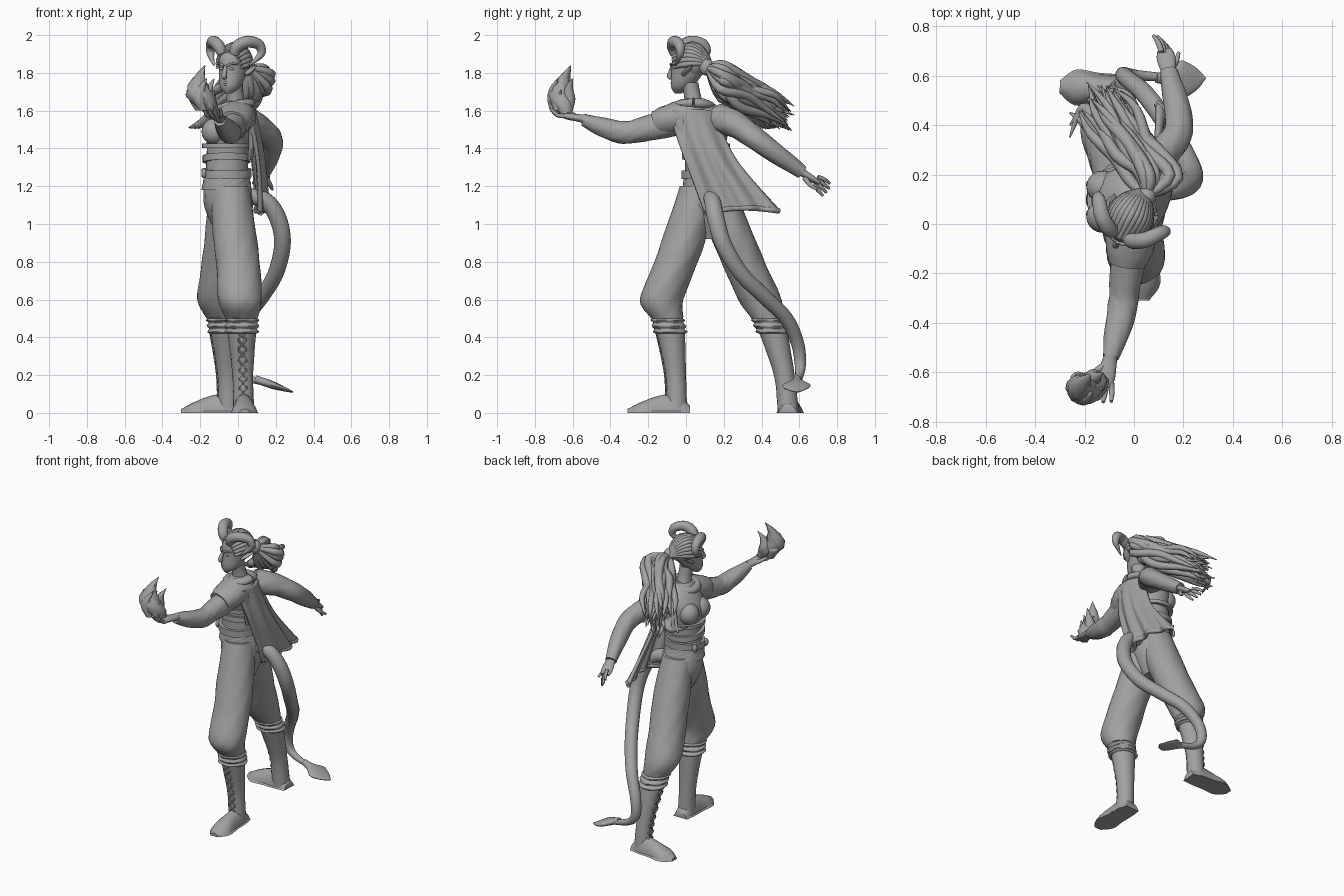
import bpy, bmesh, math, random
from mathutils import Vector, Matrix

random.seed(4)
if "Cube" in bpy.data.objects:
    bpy.data.objects.remove(bpy.data.objects["Cube"], do_unlink=True)

colour = (.36, .36, .36, 1)
grey = bpy.data.materials.new("stone_grey")
grey.use_nodes = True
grey.diffuse_color = colour
grey.node_tree.nodes["Principled BSDF"].inputs["Base Color"].default_value = colour

HEAD = Matrix.Translation((-.025, .01, 1.81)) @ Matrix.Rotation(-math.pi * .15, 4, "Z")


def finish(name, bm, place=None):
    """Store a bmesh as an object, smooth except at sharp edges."""
    if place:
        bmesh.ops.transform(bm, matrix=place, verts=bm.verts)
    bmesh.ops.recalc_face_normals(bm, faces=bm.faces)
    for face in bm.faces:
        face.smooth = True
    for edge in bm.edges:
        edge.smooth = edge.calc_face_angle(0) < math.radians(50)
    mesh = bpy.data.meshes.new(name)
    bm.to_mesh(mesh)
    bm.free()
    mesh.materials.append(grey)
    obj = bpy.data.objects.new(name, mesh)
    bpy.context.collection.objects.link(obj)
    return obj


def along(rows, t):
    """Smooth value at fraction t of an evenly spread list of points."""
    last = len(rows) - 1
    i = max(min(int(t * last), last - 1), 0)
    t = t * last - i
    near = [rows[min(max(j, 0), last)] for j in (i - 1, i, i + 1, i + 2)]
    return Vector([(2*b + t * (c - a + t * (2*a - 5*b + 4*c - d + t * (3*b - a - 3*c + d)))) / 2
                   for a, b, c, d in zip(*near)])


def size_at(sizes, t):
    return max(along([(s, s) for s in sizes], t).x, .001)


def loft(name, path, wide, deep=None, level=False, sides=16, rings=20,
         ripple=0, lobes=5, floor=None, place=None):
    """Skin of elliptic rings; widths and depths are spread evenly along the path."""
    pts = [along(path, i / rings) for i in range(rings + 1)]
    bm = bmesh.new()
    loops, u = [], None
    for i, centre in enumerate(pts):
        if level:
            u, v = Vector((1, 0, 0)), Vector((0, 1, 0))
        else:
            tan = (pts[min(i + 1, rings)] - pts[max(i - 1, 0)]).normalized()
            if u is None:
                u = tan.cross((0, 0, 1) if abs(tan.z) < .9 else (0, 1, 0))
            u = (u - tan * u.dot(tan)).normalized()
            v = tan.cross(u)
        w, d = size_at(wide, i / rings), size_at(deep or wide, i / rings)
        loop = []
        for k in range(sides):
            a = math.tau * k / sides
            fold = 1 + ripple * math.sin(lobes * a + .7 * i) * math.cos(i / 2 + 2 * a)
            co = centre + (u * w * math.cos(a) + v * d * math.sin(a)) * fold
            if floor is not None:
                co.z = max(co.z, floor)
            loop.append(bm.verts.new(co))
        loops.append(loop)
    for lo, hi in zip(loops, loops[1:]):
        for k in range(sides):
            bm.faces.new((lo[k], lo[k - 1], hi[k - 1], hi[k]))
    bm.faces.new(loops[0])
    bm.faces.new(loops[-1])
    return finish(name, bm, place)


def blob(name, centre, size, place=Matrix()):
    bm = bmesh.new()
    bmesh.ops.create_uvsphere(bm, u_segments=20, v_segments=12, radius=1)
    return finish(name, bm, place @ Matrix.Translation(centre) @ Matrix.Diagonal((*size, 1)))


def band(name, height, rx, ry, tall, tilt):
    """Flat strap around the waist."""
    bm = bmesh.new()
    count, thick = 36, .012
    quads = []
    for k in range(count):
        c, s = math.cos(math.tau * k / count), math.sin(math.tau * k / count)
        quads.append([bm.verts.new(((rx + dr) * c - .06, (ry + dr) * s + .1, height + dz + tilt * s))
                      for dr, dz in ((-thick, -tall), (thick, -tall), (thick, tall), (-thick, tall))])
    for k in range(count):
        for j in range(4):
            bm.faces.new((quads[k - 1][j - 1], quads[k - 1][j], quads[k][j], quads[k][j - 1]))
    return finish(name, bm)


def leg(side, thigh, shaft, heel, toe):
    """Baggy trouser leg, gathered cuff and laced boot."""
    heel, toe = Vector(heel), Vector(toe)
    loft(side + "_trouser_leg", thigh, (.1, .115, .115, .115, .085), level=True, sides=32, ripple=.025)
    gather = [.08 + .012 * (i % 2) for i in range(7)]
    loft(side + "_trouser_cuff", [thigh[-1], shaft[0]], gather, level=True, sides=24, ripple=.03, lobes=3)
    calf = (.075, .055, .056)
    loft(side + "_boot_shaft", shaft, calf, level=True, ripple=.015)
    widths = (.045, .055, .058, .066, .02)
    loft(side + "_boot_foot", [heel, toe], widths, (.04, .1, .09, .055, .02), floor=.01)
    loft(side + "_boot_sole", [heel, toe], [w + .006 for w in widths], [.022], floor=0)
    ahead = (toe - heel).normalized()
    across = Vector((-ahead.y, ahead.x, 0)) * .022
    for i in range(7):
        for s in (1, -1):
            ends = [along(shaft, t) + ahead * size_at(calf, t) + across * e
                    for t, e in ((i / 9, s), (i / 9 + .1, -s))]
            loft(side + "_lace", ends, [.006], sides=6, rings=2)


# Trousers and boots
loft("pelvis", [(-.06, .1, 1.27), (-.05, .12, 1.1), (-.04, .14, .92)], (.11, .13, .06), (.1, .135, .07), level=True)
leg("front", [(-.04, .07, 1.2), (-.02, 0, .95), (0, -.06, .78), (.01, -.13, .6), (.02, -.1, .5)],
    [(.02, -.08, .42), (.025, -.055, .2), (.03, -.05, .02)], (.03, .02, 0), (.035, -.31, 0))
leg("rear", [(-.05, .15, 1.2), (-.06, .24, .95), (-.08, .31, .78), (-.1, .39, .6), (-.08, .43, .5)],
    [(-.07, .465, .42), (-.055, .52, .2), (-.05, .54, .02)], (.01, .54, 0), (-.3, .555, 0))

# Torso, neck and belts
loft("torso", [(-.06, .1, 1.2), (-.055, .1, 1.4), (-.05, .09, 1.5), (-.03, .08, 1.58), (-.02, .06, 1.65)],
     (.115, .11, .12, .1, .05), (.105, .11, .135, .14, .07), level=True, sides=28)
for y in (.03, .15):
    blob("bust", (-.125, y, 1.49), (.068, .066, .07))
loft("neck", [(-.01, .05, 1.6), (-.02, .02, 1.75)], (.06, .045, .045), level=True)
band("lower_belt", 1.27, .12, .112, .022, .01)
band("upper_belt", 1.345, .115, .11, .018, -.015)
band("corset_trim", 1.415, .118, .12, .012, 0)
loft("tunic_hem", [(-.06, .1, 1.27), (-.06, .105, 1.18)], (.118, .132), (.11, .125),
     level=True, sides=36, ripple=.03, lobes=9)
for i in range(3):
    blob("belt_buckle", (-.18, .04 + .06 * i, 1.27), (.014, .018, .026))

# Shoulder wrap and scarf
loft("shoulder_wrap", [(0, .1, 1.6), (-.01, -.04, 1.565), (-.03, -.16, 1.53)],
     (.06, .1, .105, .095, .075), (.06, .075, .085, .08, .07), ripple=.04)
turn = [math.tau * k / 12 for k in range(13)]
loft("scarf", [(.075 * math.cos(a) - .015, .08 * math.sin(a) + .04, 1.625 + .015 * math.cos(a)) for a in turn],
     [.032], [.026], rings=48, ripple=.1)
loft("scarf_end", [(.06, -.04, 1.6), (.075, -.01, 1.48), (.065, .03, 1.34)], (.03, .02, .014), [.04], level=True)

# Draped cape between a leading and a trailing edge, with a rolled hem
lead = [(.04, -.09, 1.61), (.09, -.02, 1.38), (.12, .1, 1.06)]
trail = [(.04, .14, 1.6), (.07, .27, 1.33), (.09, .49, 1.07)]
bm = bmesh.new()
count, before = 24, None
for i in range(count + 1):
    s = i / count
    row = []
    for k in range(count + 1):
        t = k / count
        co = along(lead, s).lerp(along(trail, s), t)
        co.x += .045 * math.sin(math.pi * t) + .016 * s * math.sin(t * 19 + s * 3)
        co.z += .02 * s * math.sin(math.pi * t)
        row.append(bm.verts.new(co))
    if before:
        for k in range(count):
            bm.faces.new((before[k], before[k + 1], row[k + 1], row[k]))
    before = row
loft("cape_hem", [v.co.copy() for v in before], [.015], sides=10, rings=count)
solid = finish("cape", bm).modifiers.new("thickness", "SOLIDIFY")
solid.thickness, solid.offset = .02, 0


def hand(side, wrist, aim, lift, curl):
    """Palm, four curled fingers and a thumb."""
    forward, up = Vector(aim).normalized(), Vector(lift)
    across = forward.cross(up).normalized()
    up = across.cross(forward)

    def spot(f, a, u):
        return Vector(wrist) + forward * f + across * a + up * u

    loft(side + "_palm", [spot(-.03, 0, 0), spot(.1, 0, 0)], (.026, .032, .038, .03), (.026, .02, .018, .012))
    for i in range(4):
        a = .019 * (i - 1.5)
        reach = .17 - .01 * abs(i - 1.3)
        loft(side + "_finger", [spot(.08, a, 0), spot(reach - .04, a * 1.4, 0), spot(reach, a * 1.6, curl)],
             (.012, .011, .007), sides=8, rings=8)
    loft(side + "_thumb", [spot(.02, .02, 0), spot(.06, .05, .015), spot(.1, .06, .03)], (.015, .012, .007), sides=8, rings=8)


# Arms with loose sleeves
loft("left_sleeve", [(-.01, -.02, 1.55), (-.035, -.25, 1.495), (-.05, -.36, 1.49), (-.095, -.54, 1.55)],
     (.075, .07, .06, .06, .052, .032), ripple=.05, sides=24)
loft("right_sleeve", [(0, .17, 1.56), (.1, .27, 1.52), (.18, .39, 1.435), (.14, .615, 1.275)],
     (.075, .075, .066, .06, .052, .036), ripple=.05, sides=24)
hand("left", (-.1, -.56, 1.56), (-.25, -1, .15), (0, 0, 1), .03)
hand("right", (.14, .62, 1.27), (-.2, 1, -.65), (.8, 0, .6), -.012)

# Flame held over the left palm
loft("flame_core", [(-.14, -.64, 1.59), (-.2, -.665, 1.68), (-.21, -.65, 1.76), (-.175, -.61, 1.84)],
     (.035, .068, .055, .028, .002), ripple=.15, lobes=4, level=True)
for dx, dy, top in ((.03, .03, 1.77), (-.01, -.05, 1.77), (-.03, .02, 1.74), (.03, -.03, 1.71)):
    x, y = dx - .175, dy - .65
    loft("flame_tongue", [(x, y, 1.6), (x - .02, y, 1.66), (x - .01, y, top - .05), (x + .02, y + .02, top)],
         (.02, .034, .022, .002), sides=12, level=True)

# Head and face
loft("head", [(0, -.06, -.12), (0, -.035, -.08), (0, 0, 0), (0, .01, .08), (0, .01, .135)],
     (.015, .054, .07, .071, .02), (.015, .06, .09, .09, .03), level=True, sides=28, place=HEAD)
loft("nose", [(0, -.09, .025), (0, -.108, -.025), (0, -.094, -.036)], (.009, .014, .01), sides=10, place=HEAD)
for z in (-.06, -.07):
    loft("lip", [(-.022, -.08, z), (0, -.092, z), (.022, -.08, z)], (.003, .008, .003), sides=8, place=HEAD)
for s, side in ((1, "left_"), (-1, "right_")):
    blob(side + "eye", (.03 * s, -.079, .012), (.015, .01, .008), HEAD)
    loft(side + "brow", [(s * .01, -.093, .026), (s * .034, -.085, .038), (s * .058, -.06, .036)], (.007, .005), sides=8, place=HEAD)
    loft(side + "ear", [(s * .066, .005, -.02), (s * .1, .075, .03)], (.012, .02, .003), (.01, .01, .003), place=HEAD)
    loft(side + "horn", [(s * .035, -.06, .09), (s * .055, -.06, .13), (s * .1, -.03, .155), (s * .14, .02, .14),
                         (s * .15, .03, .09), (s * .105, -.02, .03)],
         (.026, .032, .032, .028, .02, .004), rings=36, ripple=.03, place=HEAD)

# Hair: swept cap, tie and loose flying strands
blob("hair_cap", (0, .03, .052), (.08, .09, .088), HEAD)
for i in range(15):
    c, s = math.cos(math.pi * i / 14), math.sin(math.pi * i / 14)
    loft("swept_lock", [(.072 * c, -.045 - .03 * s, .02 + .085 * s), (.082 * c, .02, .035 + .105 * s),
                        (.06 * c, .085, .04 + .07 * s), (.015 * c, .13, .03)], (.009, .016, .014, .012), sides=8, place=HEAD)
tie = Vector((.05, .11, 1.83))
blob("hair_tie", tie, (.04, .04, .045))
stream = [Vector(p) for p in ((.075, .19, 1.755), (0, .3, 1.7), (-.09, .42, 1.64), (-.15, .51, 1.575))]
for i in range(64):
    a, r = random.uniform(0, math.tau), math.sqrt(random.random())
    reach = random.uniform(-.09, .05)
    path = [tie]
    for k, p in enumerate(stream):
        jitter = Vector([random.uniform(-.02, .02) for axis in "xyz"])
        fan = Vector((.09 * r * math.cos(a), reach * k / 3, .077 * r * math.sin(a)))
        path.append(p + fan + jitter)
    loft("hair_strand", path, (.014, .024, .026, .018, .002), sides=8, rings=16)
for k in range(3):
    loft("low_lock", [(0, .22, 1.66), (-.12, .33, 1.59), (-.2, .41 + .03 * k, 1.53), (-.26, .45 - .05 * k, 1.51)],
         (.02, .03, .022, .003), sides=10)

# Tail with a flat barbed tip
loft("tail", [(.05, .13, 1.15), (.15, .14, 1.12), (.215, .16, 1.02), (.235, .2, .89), (.2, .29, .74),
              (.13, .41, .62), (.04, .53, .5), (-.03, .59, .37), (-.04, .605, .26), (.02, .6, .195), (.18, .59, .15)],
     (.042, .046, .042, .038, .03, .014), rings=60)
loft("tail_tip", [(.09, .59, .18), (.19, .585, .145), (.29, .59, .11)], (.02, .03, .075, .05, .003), (.02, .02, .004))
